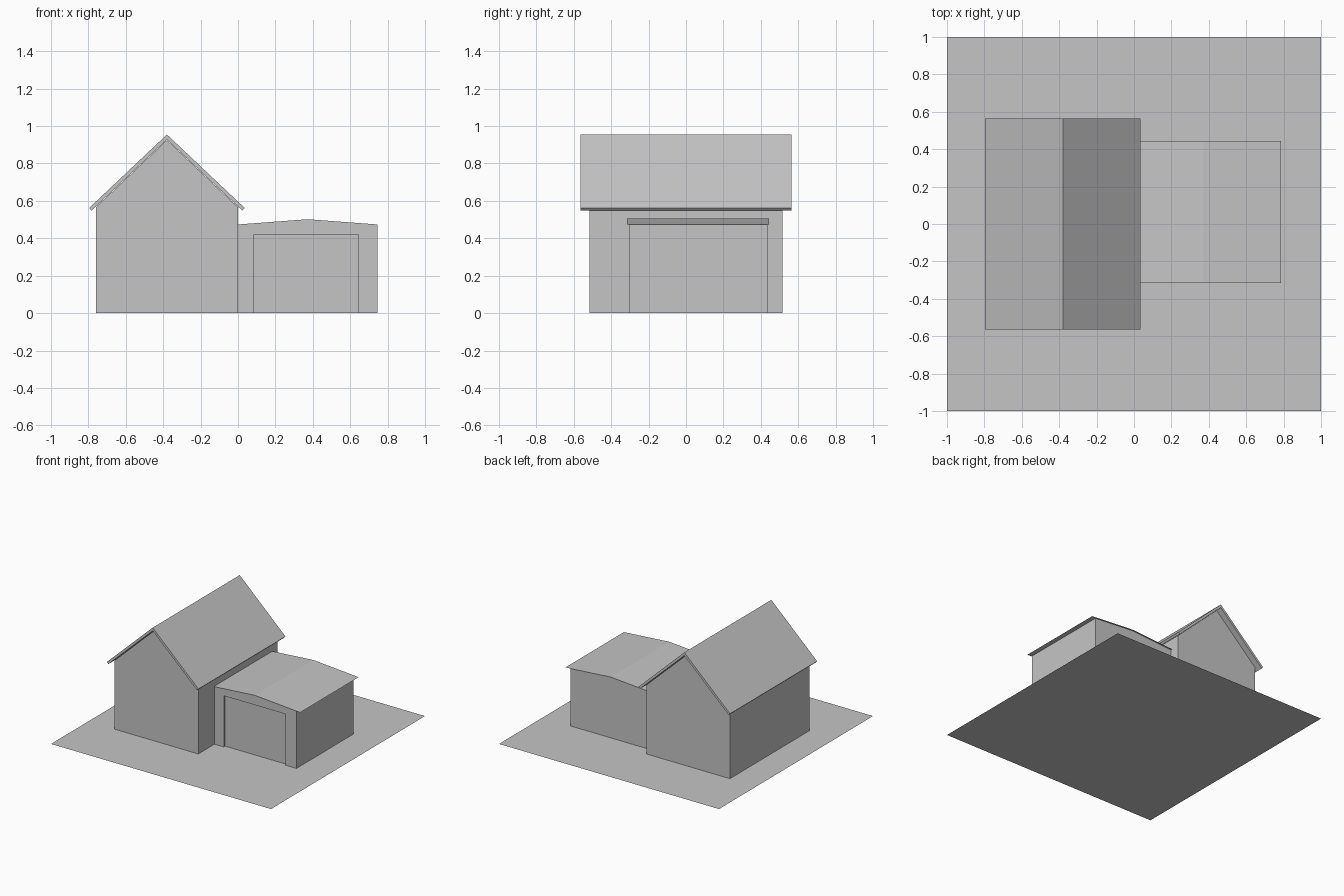
import bpy, bmesh

if "Cube" in bpy.data.objects:
    bpy.data.objects.remove(bpy.data.objects["Cube"])

grey = bpy.data.materials.new("plain grey")
grey.diffuse_color = (0.56, 0.56, 0.56, 1)
grey.use_nodes = True
grey.node_tree.nodes["Principled BSDF"].inputs["Base Color"].default_value = grey.diffuse_color


def finish(name, bm, closed=True):
    """Turn a bmesh into a named object with the grey material."""
    if closed:
        bmesh.ops.recalc_face_normals(bm, faces=bm.faces[:])
    mesh = bpy.data.meshes.new(name)
    bm.to_mesh(mesh)
    bm.free()
    mesh.materials.append(grey)
    obj = bpy.data.objects.new(name, mesh)
    bpy.context.collection.objects.link(obj)
    return obj


def prism(name, profile, y0, y1):
    """Solid with an x-z profile, running from y0 to y1."""
    bm = bmesh.new()
    front = [bm.verts.new((x, y0, z)) for x, z in profile]
    back = [bm.verts.new((x, y1, z)) for x, z in profile]
    bm.faces.new(front)
    bm.faces.new(back[::-1])
    n = len(profile)
    for i in range(n):
        j = (i + 1) % n
        bm.faces.new((front[j], front[i], back[i], back[j]))
    return finish(name, bm)


def sheet(name, path, y0, y1):
    """Open thin surface following an x-z path, facing up."""
    bm = bmesh.new()
    rows = [[bm.verts.new((x, y, z)) for y in (y0, y1)] for x, z in path]
    for a, b in zip(rows, rows[1:]):
        bm.faces.new((a[0], b[0], b[1], a[1]))
    return finish(name, bm, closed=False)


# Flat plot of land
sheet("ground", [(-1, 0), (1, 0)], -1, 1)

# Main house: gabled walls
prism("house_walls",
      [(-0.76, 0), (0, 0), (0, 0.566), (-0.38, 0.925), (-0.76, 0.566)],
      -0.515, 0.515)

# Main roof: bent slab with square-cut eaves
ridge = -0.38
prism("house_roof",
      [(ridge, 0.955), (ridge - 0.416, 0.562), (ridge - 0.403, 0.548),
       (ridge, 0.928), (ridge + 0.403, 0.548), (ridge + 0.416, 0.562)],
      -0.565, 0.565)

# Garage body with a shallow door recess
garage = prism("garage_walls",
               [(0, 0), (0.745, 0), (0.745, 0.474), (0.3725, 0.502), (0, 0.474)],
               -0.305, 0.435)
cutter = prism("garage_door_cutter",
               [(0.085, -0.1), (0.645, -0.1), (0.645, 0.42), (0.085, 0.42)],
               -0.4, -0.288)
cutter.hide_render = True
cutter.hide_set(True)
cut = garage.modifiers.new("door_recess", 'BOOLEAN')
cut.operation = 'DIFFERENCE'
cut.solver = 'EXACT'
cut.object = cutter

# Low-pitched garage roof sheet
sheet("garage_roof", [(-0.04, 0.474), (0.3725, 0.505), (0.785, 0.474)],
      -0.315, 0.445)
